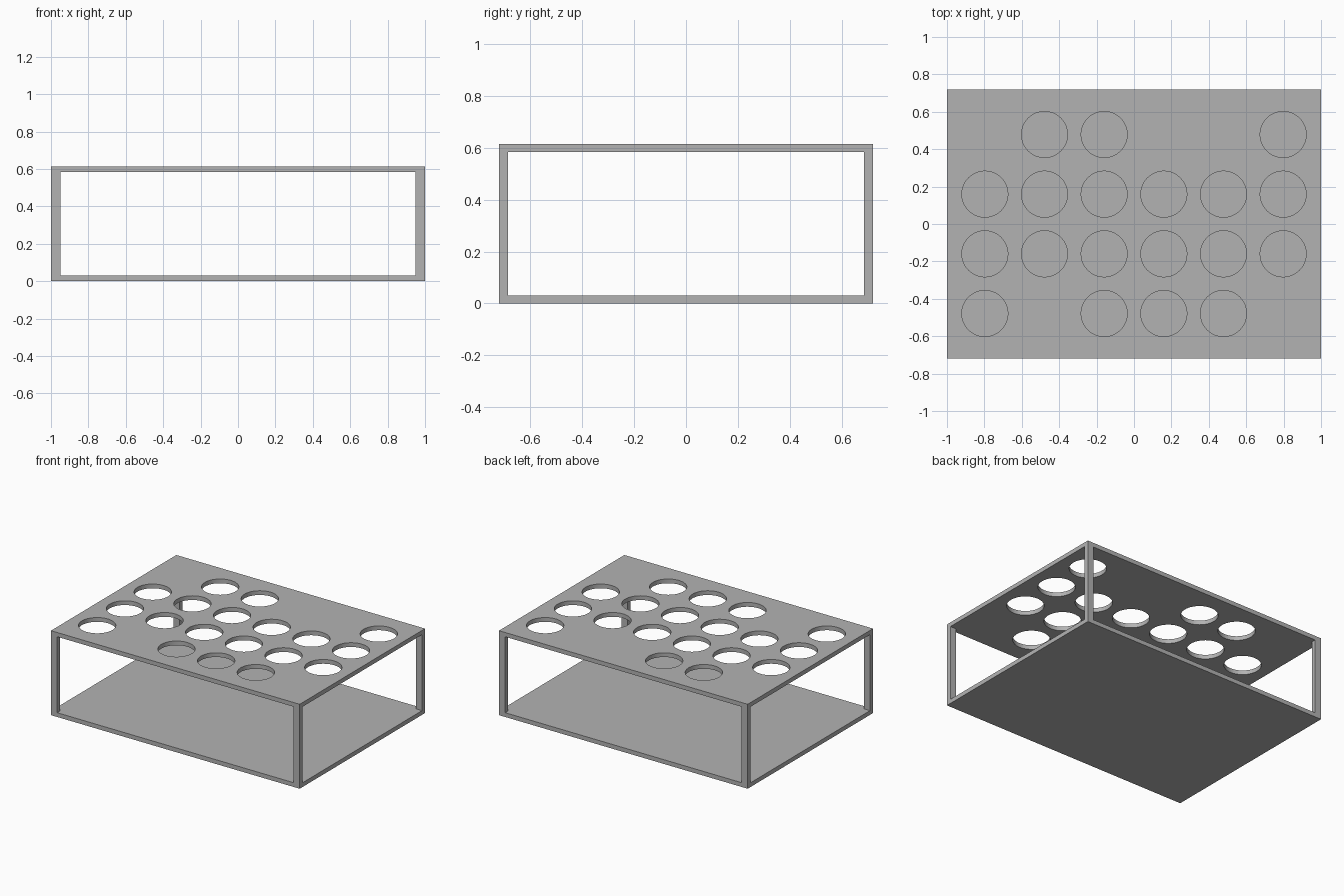
import bpy, bmesh
from mathutils import Matrix

if "Cube" in bpy.data.objects:
    bpy.data.objects.remove(bpy.data.objects["Cube"], do_unlink=True)

# Overall sizes
HX, HY, H = 1.0, 0.72, 0.614          # half width, half depth, height
PLATE = 0.031                         # plate thickness
POST_X, POST_Y = 0.05, 0.035          # corner post section
PITCH, RADIUS = 0.319, 0.123          # hole grid
ROWS = ["x.xxx.", "xxxxxx", "xxxxxx", ".xx..x"]   # front row first

grey = bpy.data.materials.new("grey")
grey.use_nodes = True
colour = (0.45, 0.45, 0.45, 1.0)
grey.diffuse_color = colour
grey.node_tree.nodes["Principled BSDF"].inputs["Base Color"].default_value = colour


def new_object(name, bm):
    mesh = bpy.data.meshes.new(name)
    bm.to_mesh(mesh)
    bm.free()
    mesh.materials.append(grey)
    obj = bpy.data.objects.new(name, mesh)
    bpy.context.collection.objects.link(obj)
    return obj


def box(name, centre, size):
    bm = bmesh.new()
    bmesh.ops.create_cube(bm, size=1.0, matrix=Matrix.Translation(centre) @ Matrix.Diagonal((*size, 1.0)))
    return new_object(name, bm)


# Base plate and top plate
box("base_plate", (0, 0, PLATE / 2), (2 * HX, 2 * HY, PLATE))
top = box("top_plate", (0, 0, H - PLATE / 2), (2 * HX, 2 * HY, PLATE))

# Four corner posts
for sy, end in ((-1, "front"), (1, "back")):
    for sx, side in ((-1, "right"), (1, "left")):
        box(f"{end}_{side}_post",
            (sx * (HX - POST_X / 2), sy * (HY - POST_Y / 2), H / 2),
            (POST_X, POST_Y, H - 2 * PLATE))

# Cutter with one cylinder per hole
bm = bmesh.new()
for r, row in enumerate(ROWS):
    for c, mark in enumerate(row):
        if mark == "x":
            spot = ((c - 2.5) * PITCH, (r - 1.5) * PITCH, H - PLATE / 2)
            bmesh.ops.create_cone(bm, cap_ends=True, segments=64, radius1=RADIUS, radius2=RADIUS,
                                  depth=0.2, matrix=Matrix.Translation(spot))
cutter = new_object("hole_cutter", bm)
cutter.hide_render = True

# Cut the round holes and remove the cutter
cut = top.modifiers.new("holes", "BOOLEAN")
cut.operation = "DIFFERENCE"
cut.solver = "EXACT"
cut.object = cutter
bpy.ops.object.select_all(action="DESELECT")
bpy.context.view_layer.objects.active = top
top.select_set(True)
bpy.ops.object.modifier_apply(modifier=cut.name)
bpy.data.objects.remove(cutter, do_unlink=True)

# Round hole walls, sharp rims
bpy.ops.object.shade_smooth_by_angle()
